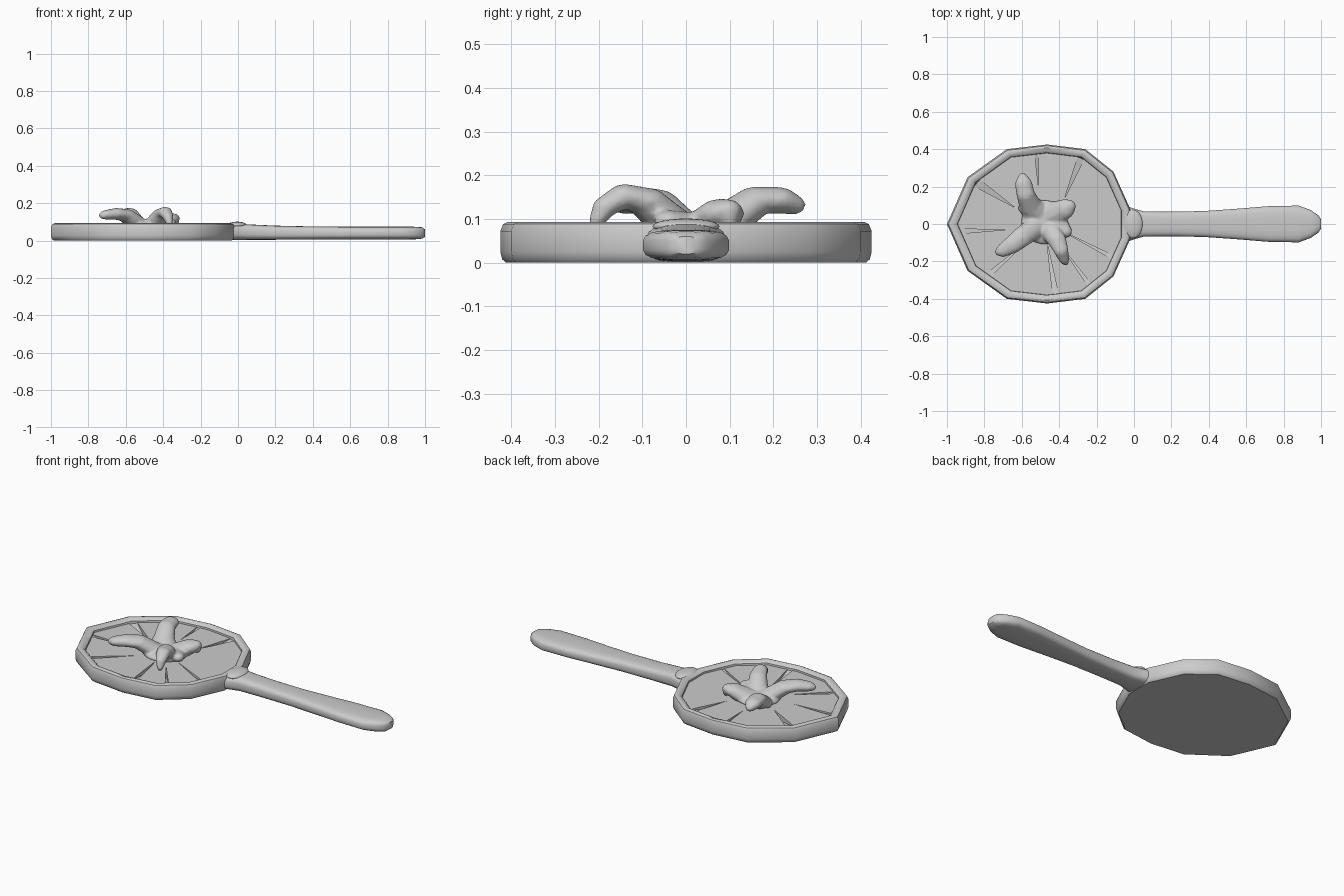
import bpy, bmesh, math
from mathutils import Vector, Matrix

cube = bpy.data.objects.get("Cube")
if cube:
    bpy.data.objects.remove(cube)

grey = bpy.data.materials.new("plain_grey")
grey.use_nodes = True
colour = (0.6, 0.6, 0.6, 1)
grey.diffuse_color = colour
grey.node_tree.nodes["Principled BSDF"].inputs["Base Color"].default_value = colour


def finish(bm, name, angle=35):
    bmesh.ops.recalc_face_normals(bm, faces=bm.faces)
    mesh = bpy.data.meshes.new(name)
    bm.to_mesh(mesh)
    bm.free()
    mesh.materials.append(grey)
    obj = bpy.data.objects.new(name, mesh)
    bpy.context.collection.objects.link(obj)
    if angle:
        bpy.ops.object.select_all(action='DESELECT')
        obj.select_set(True)
        bpy.context.view_layer.objects.active = obj
        bpy.ops.object.shade_smooth_by_angle(angle=math.radians(angle))
    return obj


def loft(rings, name, angle=35):
    """Skin a list of equal closed rings and cap both ends."""
    bm = bmesh.new()
    loops = [[bm.verts.new(p) for p in ring] for ring in rings]
    n = len(loops[0])
    for a, b in zip(loops, loops[1:]):
        for i in range(n):
            j = (i + 1) % n
            bm.faces.new((a[i], a[j], b[j], b[i]))
    bm.faces.new(loops[0][::-1])
    bm.faces.new(loops[-1])
    return finish(bm, name, angle)


# Faceted oval outline of the mirror head
CENTRE = Vector((-0.47, 0))
half = [(-0.89, 0.25), (-0.68, 0.40), (-0.465, 0.425), (-0.26, 0.40),
        (-0.11, 0.28), (-0.02, 0.08)]
outline = [Vector(p) for p in [(-1, 0)] + half]
outline += [Vector((x, -y)) for x, y in reversed(half)]
outline.reverse()   # counter-clockwise


def head_ring(scale, z):
    return [(*(CENTRE + (p - CENTRE) * scale), z) for p in outline]


# Head frame: rounded outer wall, raised rim and recessed bed
loft([head_ring(s, z) for s, z in
      [(0.97, 0), (0.99, 0.008), (1, 0.025), (1, 0.072), (0.985, 0.088),
       (0.96, 0.093), (0.92, 0.09), (0.895, 0.08), (0.885, 0.02)]],
     "mirror_frame")

# Cracked glass: shards separated by wedge-shaped grooves
GLASS = 0.892
TOP = 0.07
cracks = [((-0.84, 0.22), (-0.64, 0.09), 0.045), ((-0.52, 0.37), (-0.51, 0.19), 0.02),
          ((-0.29, 0.34), (-0.37, 0.14), 0.035), ((-0.11, -0.18), (-0.36, -0.05), 0.02),
          ((-0.235, -0.33), (-0.38, -0.13), 0.02), ((-0.42, -0.37), (-0.465, -0.1), 0.03),
          ((-0.775, -0.27), (-0.59, -0.11), 0.025), ((-0.94, -0.04), (-0.68, -0.03), 0.025)]


def bearing(p):
    d = Vector(p) - CENTRE
    return math.atan2(d.y, d.x) % math.tau


def rim_point(angle):
    d = Vector((math.cos(angle), math.sin(angle)))
    for i, a in enumerate(outline):
        a = a - CENTRE
        e = outline[(i + 1) % len(outline)] - CENTRE - a
        den = d.cross(e)
        if abs(den) > 1e-9:
            t, u = a.cross(e) / den, a.cross(d) / den
            if t > 0 and -1e-6 <= u <= 1 + 1e-6:
                return CENTRE + d * t * GLASS
    return CENTRE + d * 0.4


cracks.sort(key=lambda c: bearing(c[0]))
grooves = []
for outer, inner, width in cracks:
    a = bearing(outer)
    swing = width / 2 / (Vector(outer) - CENTRE).length
    grooves.append((a - swing, a + swing, Vector(inner)))

bm = bmesh.new()
for i, (_, start, tip_a) in enumerate(grooves):
    end, _, tip_b = grooves[(i + 1) % len(grooves)]
    span = (end - start) % math.tau
    corners = sorted(((bearing(p) - start) % math.tau, k) for k, p in enumerate(outline))
    rim = [rim_point(start)]
    rim += [CENTRE + (outline[k] - CENTRE) * GLASS for t, k in corners if t < span]
    rim.append(rim_point(end))
    pts = [CENTRE, tip_a] + rim + [tip_b]
    face = bm.faces.new([bm.verts.new((*p, TOP)) for p in pts])
    base = bmesh.ops.extrude_face_region(bm, geom=[face])
    low = [v for v in base["geom"] if isinstance(v, bmesh.types.BMVert)]
    bmesh.ops.translate(bm, verts=low, vec=(0, 0, 0.02 - TOP))
finish(bm, "glass_shards", 0)

# Groove floors slope down toward the middle of the glass
bm = bmesh.new()
for left, right, tip in grooves:
    bm.faces.new([bm.verts.new((*p, z)) for p, z in
                  [(rim_point(left), TOP - 0.003), (rim_point(right), TOP - 0.003),
                   (tip, 0.022)]])
finish(bm, "crack_floors", 0)

# Handle: rounded box sections along x (x, half width, bottom, top)
stations = [(-0.05, 0.10, 0.002, 0.085), (0.0, 0.083, 0.002, 0.088),
            (0.05, 0.068, 0.003, 0.087), (0.2, 0.066, 0.004, 0.08),
            (0.38, 0.07, 0.005, 0.076), (0.55, 0.082, 0.005, 0.075),
            (0.72, 0.096, 0.005, 0.075), (0.88, 0.099, 0.005, 0.075),
            (0.945, 0.075, 0.006, 0.074), (0.985, 0.048, 0.01, 0.071),
            (1.0, 0.025, 0.02, 0.06)]


def section(x, w, low, high, n=20):
    ring = []
    for i in range(n):
        a = math.tau * (i + 0.5) / n
        c, s = math.cos(a), math.sin(a)
        ring.append((x, w * math.copysign(abs(c) ** 0.6, c),
                     (low + high) / 2 + (high - low) / 2 * math.copysign(abs(s) ** 0.6, s)))
    return ring


loft([section(*s) for s in stations], "handle", 40)


def ellipsoid(bm, at, size, detail=2):
    bmesh.ops.create_icosphere(bm, subdivisions=detail, radius=1,
                               matrix=Matrix.LocRotScale(Vector(at), None, Vector(size)))


# Domed collar where the handle meets the frame
bm = bmesh.new()
ellipsoid(bm, (-0.005, 0, 0.083), (0.052, 0.077, 0.018), 3)
finish(bm, "collar", 60)

# Star-shaped creature: arms swept from blobs (x, y, z, radius) and fused
arms = [
    [(-0.50, 0.05, 0.07, 0.06), (-0.555, 0.10, 0.10, 0.06), (-0.58, 0.16, 0.143, 0.05),
     (-0.59, 0.21, 0.143, 0.048), (-0.595, 0.25, 0.132, 0.025)],
    [(-0.53, -0.02, 0.085, 0.06), (-0.60, -0.07, 0.135, 0.056), (-0.65, -0.11, 0.143, 0.05),
     (-0.70, -0.14, 0.138, 0.038), (-0.725, -0.15, 0.135, 0.02)],
    [(-0.45, -0.03, 0.085, 0.06), (-0.41, -0.09, 0.14, 0.05), (-0.39, -0.14, 0.153, 0.04),
     (-0.375, -0.185, 0.128, 0.03), (-0.367, -0.205, 0.095, 0.018)],
    [(-0.43, 0.05, 0.08, 0.07), (-0.37, 0.08, 0.113, 0.055), (-0.345, 0.095, 0.12, 0.035),
     (-0.335, 0.10, 0.095, 0.02)],
    [(-0.54, 0.05, 0.08, 0.05), (-0.595, 0.085, 0.09, 0.025)],
    [(-0.42, 0.02, 0.08, 0.06), (-0.365, -0.04, 0.095, 0.035)],
]
bm = bmesh.new()
ellipsoid(bm, (-0.48, 0.01, 0.075), (0.125, 0.12, 0.033), 3)
STEPS = 6
for arm in arms:
    for a, b in zip(arm, arm[1:]):
        for k in range(STEPS + 1):
            x, y, z, r = Vector(a).lerp(Vector(b), k / STEPS)
            ellipsoid(bm, (x, y, z), (r, r, min(r, 0.012 + r * 0.4)))
creature = finish(bm, "star_creature", 0)
fuse = creature.modifiers.new("fuse", 'REMESH')
fuse.mode = 'VOXEL'
fuse.voxel_size = 0.007
fuse.use_smooth_shade = True
relax = creature.modifiers.new("relax", 'SMOOTH')
relax.factor = 0.5
relax.iterations = 5
